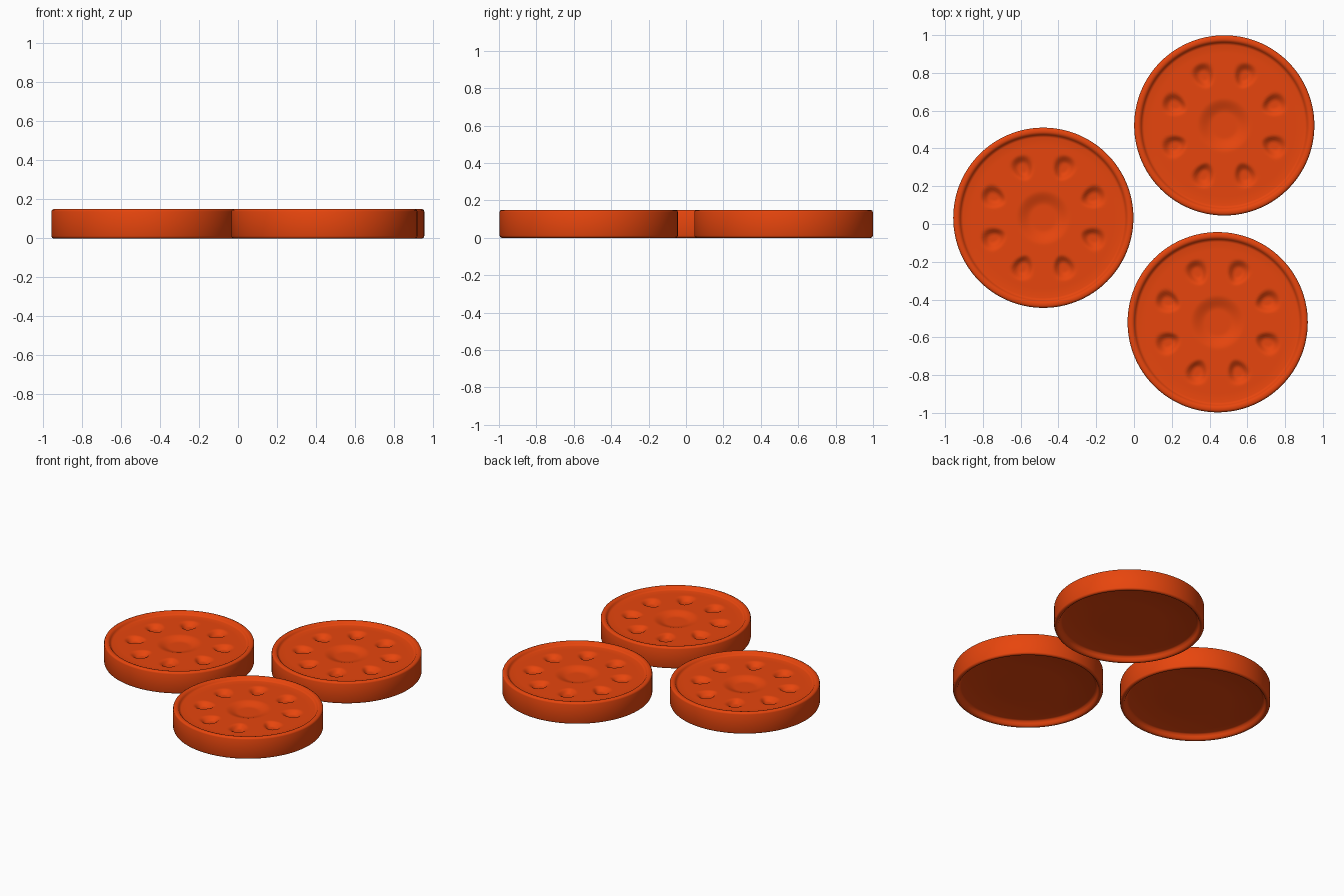
import bpy, bmesh
from math import cos, sin, pi, hypot, atan2

if "Cube" in bpy.data.objects:
    bpy.data.objects.remove(bpy.data.objects["Cube"])

SEGS = 160
R, H = 0.477, 0.15


def smooth(t):
    t = max(0.0, min(1.0, t))
    return t * t * (3 - 2 * t)


def dent(x, y):
    """Depth of the pressed hollows: one in the middle, eight around it."""
    r = hypot(x, y)
    depth = 0.02 * smooth((0.145 - r) / 0.08)
    step = pi / 4
    a = (atan2(y, x) % step) - step / 2
    u, v = r * cos(a) - 0.285, r * sin(a)
    width = max(0.03, 0.06 + 0.2 * u)
    d = hypot(u / 0.072, v / width)
    return depth + 0.024 * smooth((1 - d) / 0.65)


# Half section: underside recess, rounded rim, side wall, rim, top recess
FLOOR = H - 0.02
profile = [(0.2, 0.035), (0.425, 0.035), (0.436, 0.031), (0.443, 0.018),
           (0.449, 0.006), (0.457, 0.0), (0.466, 0.0), (0.474, 0.004),
           (R, 0.012), (R, H - 0.012), (0.474, H - 0.004), (0.466, H),
           (0.453, H), (0.445, H - 0.003), (0.439, H - 0.011),
           (0.433, H - 0.018), (0.425, FLOOR)]
first_top = len(profile)
profile += [(0.38, FLOOR)] + [(0.365 - 0.0075 * i, FLOOR) for i in range(48)]

# Lathe the section, pressing the hollows into the top floor
bm = bmesh.new()
rings = []
for i, (r, z) in enumerate(profile):
    ring = []
    for s in range(SEGS):
        a = 2 * pi * s / SEGS
        x, y = r * cos(a), r * sin(a)
        ring.append(bm.verts.new((x, y, z - (dent(x, y) if i >= first_top else 0))))
    rings.append(ring)
for lower, upper in zip(rings, rings[1:]):
    for s in range(SEGS):
        t = (s + 1) % SEGS
        bm.faces.new((lower[s], lower[t], upper[t], upper[s]))
bm.faces.new(rings[0][::-1])
bm.faces.new(rings[-1])
bmesh.ops.recalc_face_normals(bm, faces=bm.faces)
for f in bm.faces:
    f.smooth = True
mesh = bpy.data.meshes.new("disc")
bm.to_mesh(mesh)
bm.free()

mat = bpy.data.materials.new("orange")
mat.diffuse_color = (0.8, 0.06, 0.004, 1)
mat.use_nodes = True
mat.node_tree.nodes["Principled BSDF"].inputs["Base Color"].default_value = mat.diffuse_color
mesh.materials.append(mat)

# Three identical game discs
for name, pos in (("disc_left", (-0.48, 0.033, 0)),
                  ("disc_back", (0.478, 0.522, 0)),
                  ("disc_front", (0.443, -0.52, 0))):
    ob = bpy.data.objects.new(name, mesh)
    ob.location = pos
    bpy.context.collection.objects.link(ob)
